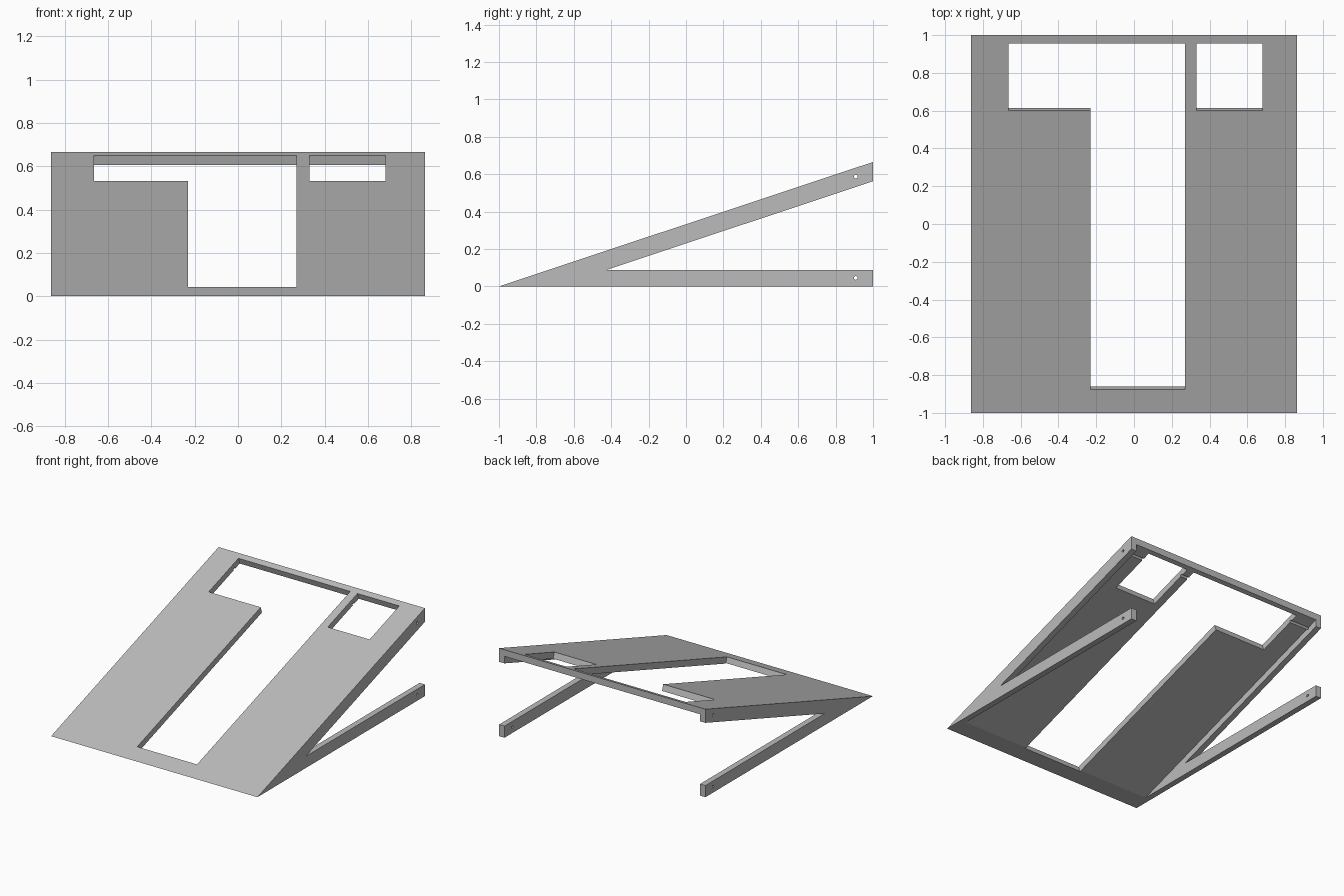
import bpy, bmesh, math
from mathutils import Matrix, Vector

if "Cube" in bpy.data.objects:
    bpy.data.objects.remove(bpy.data.objects["Cube"], do_unlink=True)

HALF_W = 0.8625      # half width of the stand
BAR_W = 0.045        # width of the side bars
HEIGHT = 0.665
SLOPE = HEIGHT / 2
ANGLE = math.atan(SLOPE)
PLATE = 0.05         # vertical thickness of the sloping plate
BAR = 0.103          # vertical thickness of the sloping bars
LEG = 0.088          # height of the floor bars

grey = bpy.data.materials.new("plain grey")
grey.diffuse_color = (0.5, 0.5, 0.5, 1)
grey.use_nodes = True
grey.node_tree.nodes["Principled BSDF"].inputs["Base Color"].default_value = (0.5, 0.5, 0.5, 1)


def prism(name, points, low, high, frame):
    """Extrude a flat outline along the local z of the given frame."""
    bm = bmesh.new()
    face = bm.faces.new([bm.verts.new((a, b, low)) for a, b in points])
    new = bmesh.ops.extrude_face_region(bm, geom=[face])["geom"]
    bmesh.ops.translate(bm, vec=(0, 0, high - low),
                        verts=[v for v in new if isinstance(v, bmesh.types.BMVert)])
    bmesh.ops.transform(bm, matrix=frame, verts=bm.verts)
    bmesh.ops.recalc_face_normals(bm, faces=bm.faces)
    mesh = bpy.data.meshes.new(name)
    bm.to_mesh(mesh)
    bm.free()
    mesh.materials.append(grey)
    obj = bpy.data.objects.new(name, mesh)
    bpy.context.collection.objects.link(obj)
    return obj


def cut(target, cutter):
    """Subtract the cutter and discard it."""
    mod = target.modifiers.new("cut", 'BOOLEAN')
    mod.operation = 'DIFFERENCE'
    mod.solver = 'EXACT'
    mod.object = cutter
    bpy.context.view_layer.objects.active = target
    bpy.ops.object.modifier_apply(modifier=mod.name)
    bpy.data.objects.remove(cutter, do_unlink=True)


def slope_z(y, drop=0.0):
    return (y + 1) * SLOPE - drop


# Frames: side profiles (y, z) extruded along x, and the sloping surface
side = Matrix(((0, 0, 1, 0), (1, 0, 0, 0), (0, 1, 0, 0), (0, 0, 0, 1)))
slant = Matrix.Translation((0, -1, 0)) @ Matrix.Rotation(ANGLE, 4, 'X')

# Wedge with an open mouth at the back
notch_y = (LEG + BAR) / SLOPE - 1
wedge = [(-1, 0), (1, 0), (1, LEG), (notch_y, LEG), (1, slope_z(1, BAR)), (1, HEIGHT)]
frame = prism("stand_frame", wedge, -HALF_W, HALF_W, side)

# Hollow between the side bars, below the plate
hollow = [(-1.3, slope_z(-1.3, PLATE)), (1.2, -0.2), (1.2, slope_z(1.2, PLATE))]
inner = HALF_W - BAR_W
cut(frame, prism("hollow_cutter", hollow, -inner, inner, side))

# Windows through the plate, square to its surface
stepped = [(-0.23, -0.875), (0.27, -0.875), (0.27, 0.955),
           (-0.665, 0.955), (-0.665, 0.6), (-0.23, 0.6)]
square = [(0.33, 0.6), (0.68, 0.6), (0.68, 0.955), (0.33, 0.955)]
for outline in (stepped, square):
    pts = [(x, (y + 1) / math.cos(ANGLE)) for x, y in outline]
    cut(frame, prism("window_cutter", pts, -0.15, 0.15, slant))

# Pin holes near the back ends of all four bars
for z in (0.045, 0.587):
    ring = [(0.908 + 0.01 * math.cos(i * math.tau / 16),
             z + 0.01 * math.sin(i * math.tau / 16)) for i in range(16)]
    cut(frame, prism("pin_cutter", ring, -1, 1, side))
